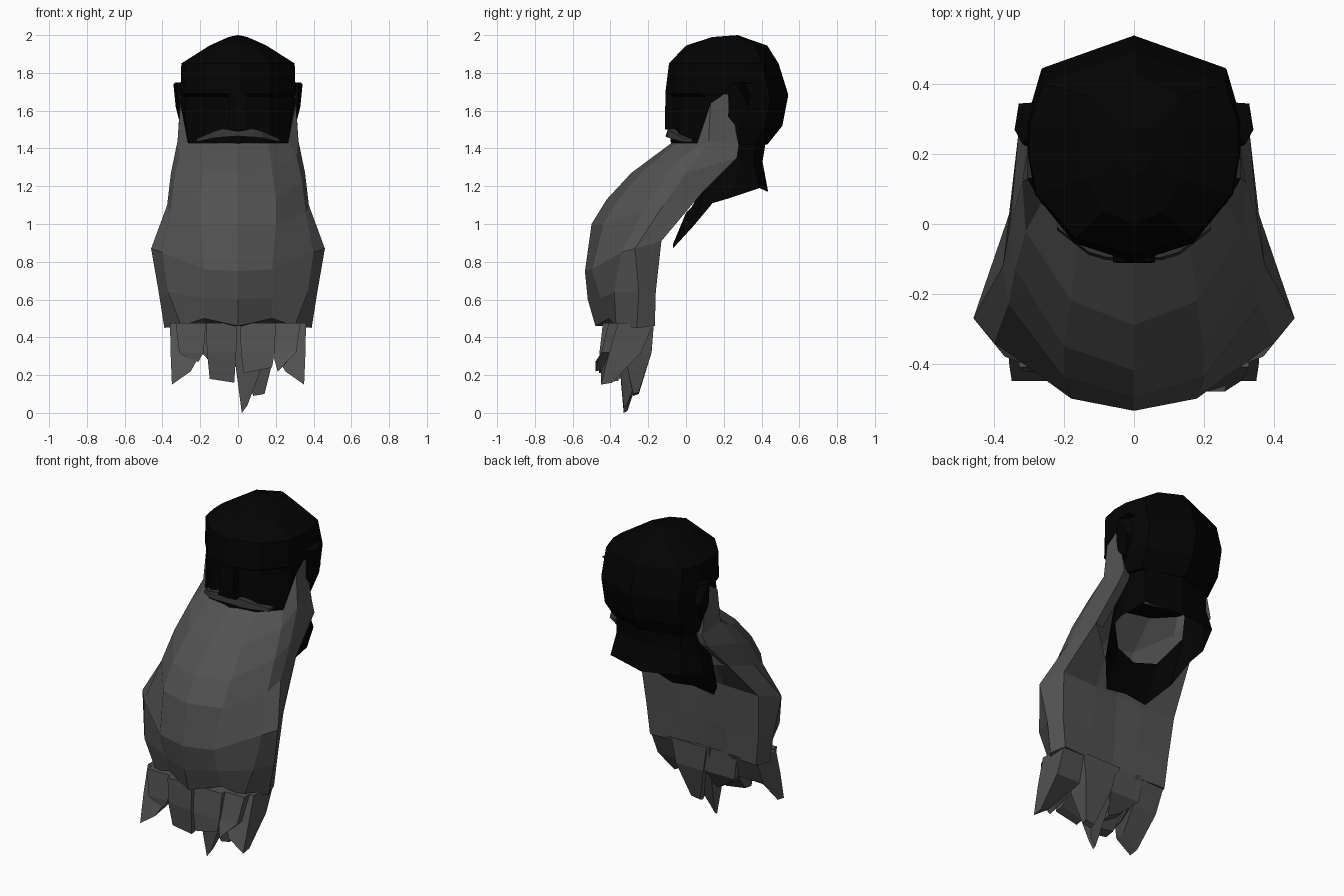
import bpy


def material(name, v):
    m = bpy.data.materials.new(name)
    m.diffuse_color = (v, v, v, 1)
    return m


DARK = material("dark", 0.001)
GREY = material("hair_grey", 0.085)
MID = material("moustache_grey", 0.035)


def make(name, verts, faces, mat, mirror=False):
    me = bpy.data.meshes.new(name)
    me.from_pydata(verts, [], faces)
    ob = bpy.data.objects.new(name, me)
    bpy.context.collection.objects.link(ob)
    me.materials.append(mat)
    if mirror:
        md = ob.modifiers.new("mirror", 'MIRROR')
        md.use_clip = True
        md.merge_threshold = 0.002
    return ob


def grid(name, rows, mat, flip=False, mirror=True, closed=False, caps=False):
    """Skin a list of equally long rows of points."""
    n = len(rows[0])
    faces = []
    for r in range(len(rows) - 1):
        for c in range(n if closed else n - 1):
            d = (c + 1) % n
            f = (r * n + c, r * n + d, (r + 1) * n + d, (r + 1) * n + c)
            faces.append(f[::-1] if flip else f)
    if caps:
        last = (len(rows) - 1) * n
        faces += [tuple(range(n))[::-1], tuple(range(last, last + n))]
    return make(name, [p for r in rows for p in r], faces, mat, mirror)


# Head: one faceted half outline scaled through a stack of rings
OUTLINE = [(0, -1), (.56, -.83), (.93, -.4), (1, -.03), (1, .28), (.87, .7), (0, 1)]
RINGS = [(2.0, .001, .274, .276), (1.99, .05, .14, .30), (1.945, .15, .0, .43),
         (1.85, .30, -.09, .49), (1.69, .305, -.11, .54), (1.675, .30, -.08, .54),
         (1.52, .295, -.085, .51), (1.42, .28, -.08, .43), (1.42, .25, .06, .42)]
head_rows = []
for z, w, f, b in RINGS:
    head_rows.append([(w * x, (f + b) / 2 + (b - f) / 2 * y, z) for x, y in OUTLINE])
grid("head", head_rows, DARK, flip=True)

# Neck: wraps the back and sides, ends in a slanted collar
grid("neck", [head_rows[-1][2:],
              [(.25, .12, 1.25), (.27, .2, 1.28), (.27, .28, 1.31), (.22, .36, 1.32),
               (0, .405, 1.33)],
              [(.24, .04, .99), (.29, .14, 1.11), (.30, .24, 1.14), (.24, .39, 1.19),
               (0, .435, 1.17)]], DARK, flip=True)
# Collar front: band across the throat, open above it
grid("collar_front", [[(0, 0, 1.06), (.14, .03, 1.09), (.25, .12, 1.25)],
                      [(0, -.07, .89), (.14, -.07, .87), (.24, .04, .99)]], DARK, flip=True)


def wedge(name, sections, mat, mirror=False):
    grid(name, sections, mat, mirror=mirror, closed=True, caps=True)


def rect(x0, x1, y0, y1, z):
    return [(x0, y0, z), (x1, y0, z), (x1, y1, z), (x0, y1, z)]


# Nose and ears
wedge("nose", [rect(-.06, .06, -.11, -.04, 1.50), rect(-.045, .045, -.112, -.04, 1.55),
               rect(-.05, .05, -.108, -.04, 1.69)], DARK)
wedge("ear", [[(.26, .22, 1.50), (.295, .22, 1.50), (.30, .28, 1.50), (.26, .28, 1.50)],
              [(.26, .22, 1.62), (.315, .225, 1.62), (.33, .33, 1.62), (.26, .33, 1.62)],
              [(.26, .23, 1.74), (.32, .23, 1.74), (.342, .27, 1.74), (.26, .35, 1.74)],
              [(.26, .25, 1.75), (.31, .25, 1.75), (.33, .345, 1.75), (.26, .345, 1.75)]],
      DARK, True)

# Moustache: thin curved bar tapering to the sides
HALF = [(.22, -.01, 1.45, 1.435), (.13, -.08, 1.49, 1.455), (.08, -.095, 1.505, 1.46)]
PATH = [(-x, y, t, b) for x, y, t, b in HALF] + [(0, -.10, 1.49, 1.465)] + HALF[::-1]
wedge("moustache", [[(x, yf, zt), (x, yf - .008, zb), (x, yf + .07, zb), (x, yf + .07, zt)]
                    for x, yf, zt, zb in PATH], MID)

# Beard front: rows run from the centre line round to the back edge
beard = [
    [(0, -.075, 1.43), (.16, -.05, 1.43), (.265, .06, 1.43), (.305, .13, 1.64), (.303, .22, 1.70)],
    [(0, -.29, 1.27), (.18, -.22, 1.29), (.31, -.02, 1.36), (.32, .12, 1.44), (.305, .28, 1.42)],
    [(0, -.42, 1.13), (.20, -.35, 1.14), (.34, -.13, 1.22), (.355, .00, 1.27), (.33, .27, 1.35)],
    [(0, -.50, 1.00), (.20, -.44, 1.00), (.36, -.23, 1.06), (.375, -.12, 1.10), (.34, .08, 1.16)],
    [(0, -.535, .75), (.18, -.50, .76), (.40, -.34, .85), (.46, -.27, .87), (.40, -.13, .91)],
    [(0, -.52, .60), (.18, -.45, .61), (.37, -.38, .64), (.42, -.25, .64), (.38, -.16, .64)],
    [(0, -.48, .46), (.18, -.41, .50), (.30, -.37, .46), (.39, -.26, .45), (.36, -.165, .46)]]
grid("beard_front", beard, GREY, flip=True)
# Chin tuck: closes the beard up under the jaw
grid("chin_tuck", [[(0, .03, 1.42), (.14, .04, 1.42), (.22, .10, 1.43), (.26, .14, 1.5)],
                   beard[0][:4]], DARK, flip=True)
# Rear lip of the sideburn, tucking into the head
grid("sideburn_edge", [[row[4], (row[4][0] - .06, row[4][1] - .02, row[4][2] - .01)]
                       for row in beard[:4]], GREY, flip=True)

# Beard back: closes the beard behind, up to the collar
mids = [(-.06, 1.06), (-.14, .91), (-.16, .64), (-.18, .46)]
back = [[row[4], (.16, y, z), (0, y - .01, z)] for row, (y, z) in zip(beard[3:], mids)]
grid("beard_back", back, GREY, flip=True)

# Underside of the beard
grid("beard_underside", [[(0, -.48, .46), (.18, -.41, .5), (.30, -.37, .46), (.39, -.26, .45)],
                         [(0, -.19, .46), (.16, -.18, .46), (.26, -.17, .46), (.36, -.165, .46)]],
     GREY)

# Hanging locks: top span, depth, the two bottom corners (x, z), tip y and tip depth
LOCKS = [(-.17, -.005, -.44, -.22, (-.15, .18), (-.02, .16), -.42, .06),
         (.01, .20, -.44, -.24, (.03, .21), (.18, .24), -.46, .05),
         (-.33, -.17, -.41, -.22, (-.27, .29), (-.21, .27), -.42, .05),
         (.17, .33, -.41, -.22, (.21, .22), (.26, .27), -.48, .05),
         (-.36, -.17, -.36, -.17, (-.35, .15), (-.25, .22), -.45, .06),
         (.17, .36, -.36, -.17, (.25, .22), (.35, .15), -.45, .06),
         (-.04, .20, -.36, -.17, (.02, .0), (.05, .04), -.33, .02),
         (-.02, .22, -.34, -.17, (.08, .09), (.14, .10), -.28, .03),
         (-.22, .02, -.32, -.18, (-.13, .25), (-.03, .19), -.31, .05)]
for i, (x0, x1, yf, yb, a, b, ty, d) in enumerate(LOCKS):
    am, bm = x0 * .7 + a[0] * .3, x1 * .7 + b[0] * .3
    low = [(a[0], ty, a[1]), (b[0], ty, b[1]), (b[0], ty + d, b[1] + .01), (a[0], ty + d, a[1] + .01)]
    f, k = yf * .6 + ty * .4 - .01, yb * .6 + (ty + d) * .4 + .02
    wedge(f"beard_lock_{i + 1}", [low, rect(am, bm, f, k, .32),
                                  rect(x0, x1, yf, yb, .475)], GREY)
